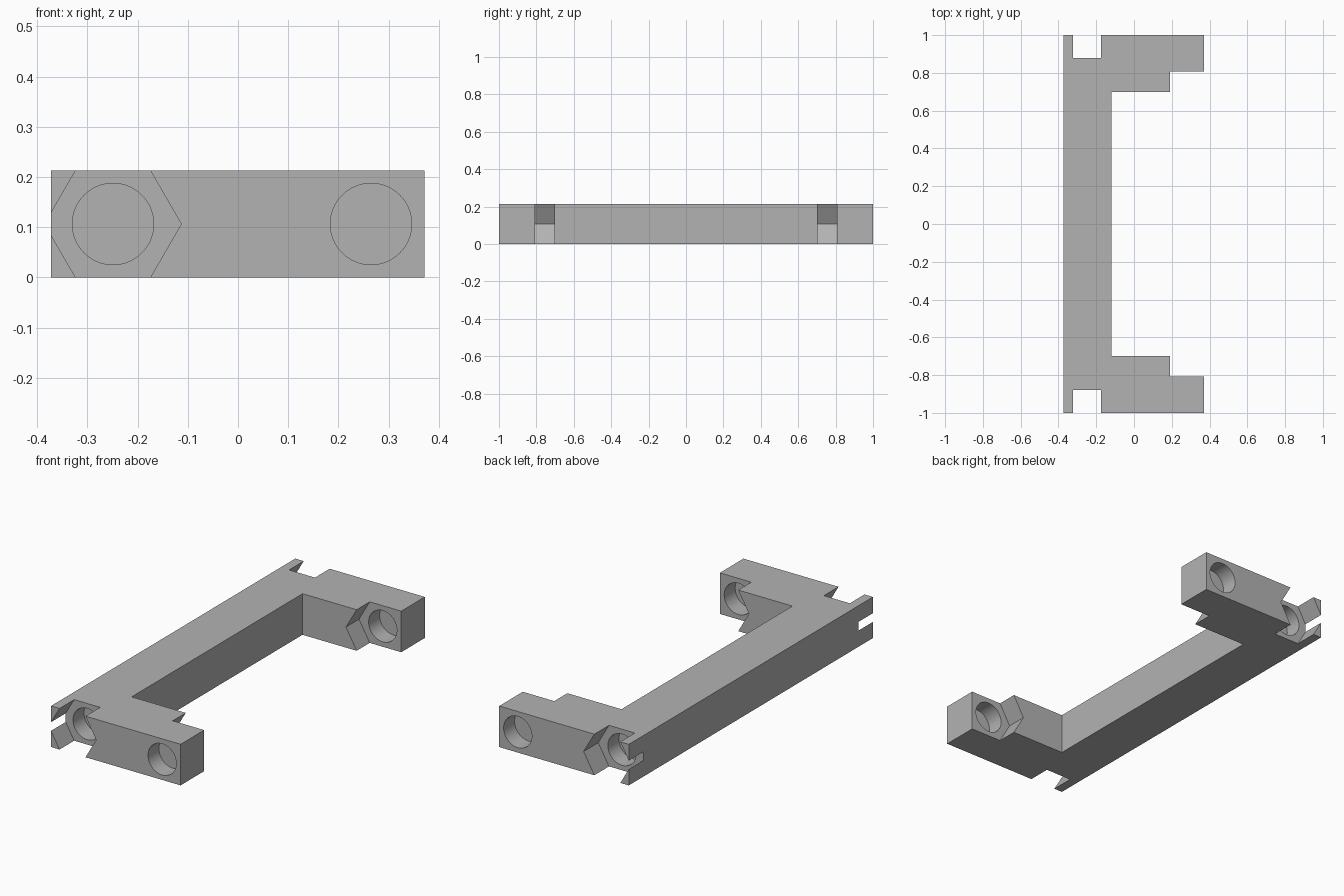
import bpy
import math

cube = bpy.data.objects.get("Cube")
if cube:
    bpy.data.objects.remove(cube, do_unlink=True)

LEFT, RIGHT, HEIGHT = -0.372, 0.371, 0.213
MID = HEIGHT / 2
SPINE_X = -0.12                     # inner face of the spine
BOLT_X, ARM_X = -0.249, 0.265       # screw positions
HOLE_R, NUT_R = 0.081, 0.136
HOLE_DEPTH = 0.09

grey = bpy.data.materials.new("plain grey")
grey.use_nodes = True
colour = (0.45, 0.45, 0.45, 1)
grey.diffuse_color = colour
grey.node_tree.nodes["Principled BSDF"].inputs["Base Color"].default_value = colour


def prism(name, outline, start, end, axis):
    """Extrude a closed outline along z, or an x-z outline along y."""
    if axis == "z":
        place = lambda p, t: (p[0], p[1], t)
    else:
        place = lambda p, t: (p[0], t, p[1])
    n = len(outline)
    verts = [place(p, t) for t in (start, end) for p in outline]
    faces = [tuple(range(n))[::-1], tuple(range(n, 2 * n))]
    faces += [(i, (i + 1) % n, n + (i + 1) % n, n + i) for i in range(n)]
    mesh = bpy.data.meshes.new(name)
    mesh.from_pydata(verts, [], faces)
    mesh.materials.append(grey)
    obj = bpy.data.objects.new(name, mesh)
    bpy.context.collection.objects.link(obj)
    # consistent outward normals
    bpy.context.view_layer.objects.active = obj
    bpy.ops.object.select_all(action="DESELECT")
    obj.select_set(True)
    bpy.ops.object.mode_set(mode="EDIT")
    bpy.ops.mesh.select_all(action="SELECT")
    bpy.ops.mesh.normals_make_consistent(inside=False)
    bpy.ops.object.mode_set(mode="OBJECT")
    return obj


def ring(x, radius, sides):
    return [(x + radius * math.cos(2 * math.pi * i / sides),
             MID + radius * math.sin(2 * math.pi * i / sides)) for i in range(sides)]


# Bracket body: spine with two arms
bracket = prism("bracket", [
    (LEFT, -1), (RIGHT, -1), (RIGHT, -0.7), (SPINE_X, -0.7),
    (SPINE_X, 0.7), (RIGHT, 0.7), (RIGHT, 1), (LEFT, 1)], 0, HEIGHT, "z")

# Nut pocket on the arm, opened out past the arm tip
half = NUT_R / 2
apothem = NUT_R * math.sin(math.pi / 3)
open_pocket = [(ARM_X - NUT_R, MID), (ARM_X - half, MID - apothem), (0.5, MID - apothem),
               (0.5, MID + apothem), (ARM_X - half, MID + apothem)]

cutters = []
for s in (-1, 1):
    cutters += [
        prism("nut_pocket_cutter", ring(BOLT_X, NUT_R, 6), s * 0.88, s * 1.1, "y"),
        prism("spine_hole_cutter", ring(BOLT_X, HOLE_R, 64), s * (0.88 - HOLE_DEPTH), s * 0.95, "y"),
        prism("arm_pocket_cutter", open_pocket, s * 0.6, s * 0.807, "y"),
        prism("arm_inner_hole_cutter", ring(ARM_X, HOLE_R, 64), s * 0.75, s * (0.807 + HOLE_DEPTH), "y"),
        prism("arm_outer_hole_cutter", ring(ARM_X, HOLE_R, 64), s * (1 - HOLE_DEPTH), s * 1.1, "y"),
    ]

for cutter in cutters:
    mod = bracket.modifiers.new(cutter.name, "BOOLEAN")
    mod.operation = "DIFFERENCE"
    mod.solver = "EXACT"
    mod.object = cutter

# Bake the cuts and drop the cutters
graph = bpy.context.evaluated_depsgraph_get()
baked = bpy.data.meshes.new_from_object(bracket.evaluated_get(graph))
bracket.modifiers.clear()
bracket.data = baked
baked.name = "bracket"
for cutter in cutters:
    bpy.data.objects.remove(cutter, do_unlink=True)

bpy.ops.object.select_all(action="DESELECT")
bracket.select_set(True)
bpy.context.view_layer.objects.active = bracket
bpy.ops.object.shade_smooth_by_angle(angle=math.radians(25))
